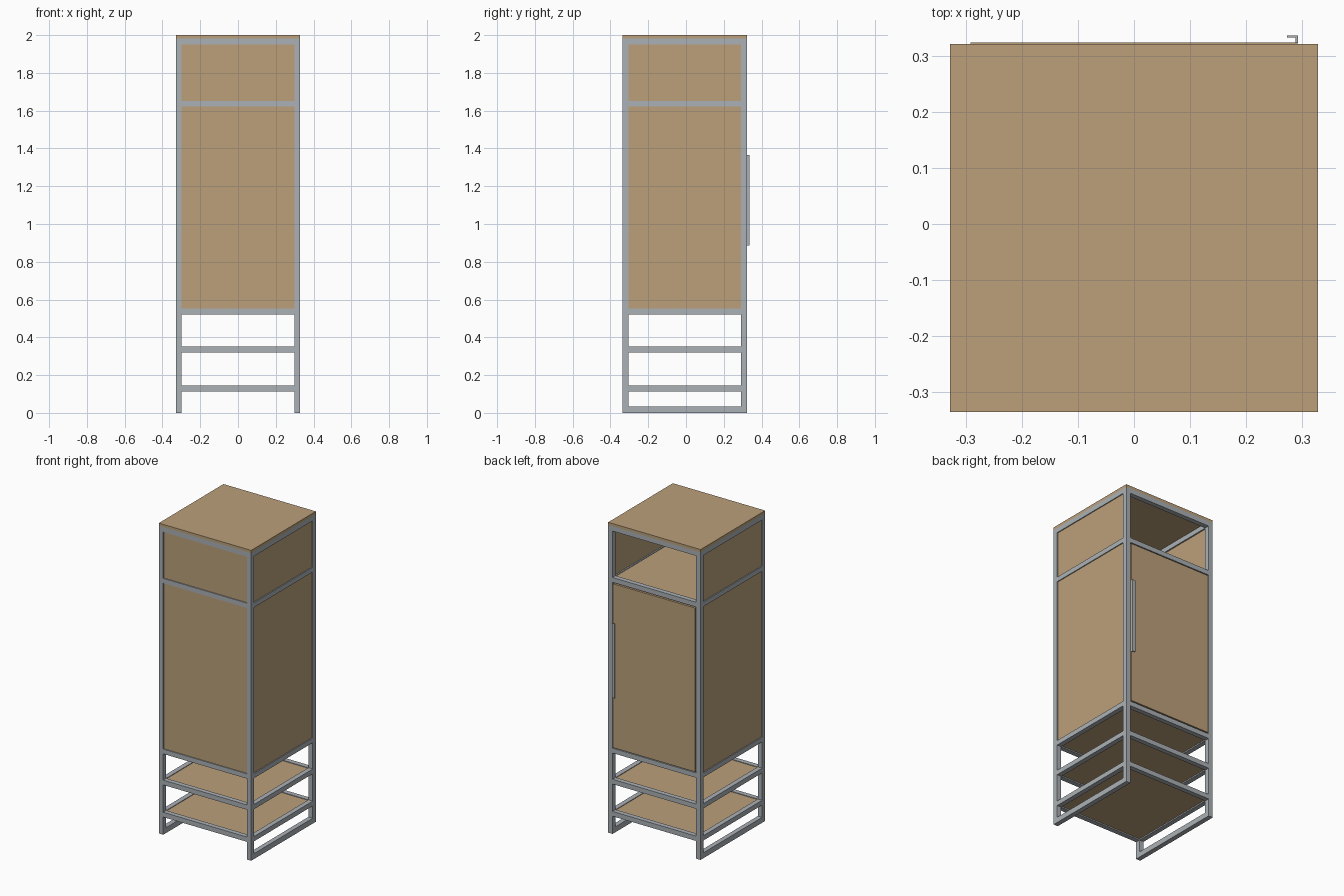
import bpy

if "Cube" in bpy.data.objects:
    bpy.data.objects.remove(bpy.data.objects["Cube"])


def material(name, rgb):
    m = bpy.data.materials.new(name)
    m.diffuse_color = (*rgb, 1)
    m.use_nodes = True
    m.node_tree.nodes["Principled BSDF"].inputs["Base Color"].default_value = m.diffuse_color
    return m


WOOD = material("oak wood", (0.50, 0.352, 0.195))
METAL = material("grey steel", (0.41, 0.44, 0.465))


def box(name, x0, x1, y0, y1, z0, z1, mat):
    bpy.ops.mesh.primitive_cube_add(size=1, location=((x0 + x1) / 2, (y0 + y1) / 2, (z0 + z1) / 2))
    o = bpy.context.object
    o.name = name
    o.scale = (x1 - x0, y1 - y0, z1 - z0)
    bpy.ops.object.transform_apply(location=False, rotation=False, scale=True)
    o.data.materials.append(mat)
    return o


X, Y0, Y1 = 0.329, -0.336, 0.322      # outer frame
T = 0.031                             # tube thickness
XI, YI0, YI1 = X - T, Y0 + T, Y1 - T  # inner frame
TOP = 1.982
REC, PT = 0.006, 0.016                # panel recess and thickness

# corner posts
for sx, side in ((-1, "left"), (1, "right")):
    xa, xb = sorted((sx * X, sx * XI))
    box(f"front_{side}_post", xa, xb, Y0, YI0, 0, TOP, METAL)
    box(f"back_{side}_post", xa, xb, YI1, Y1, 0, TOP, METAL)

# rail rings, and foot rails on the sides only
for level, z in (("top", 1.951), ("upper", 1.621), ("middle", 0.521),
                 ("lower", 0.321), ("bottom", 0.114), ("foot", 0.004)):
    h = T + 0.004 if level == "foot" else T
    z = 0 if level == "foot" else z
    for sx, side in ((-1, "left"), (1, "right")):
        xa, xb = sorted((sx * X, sx * XI))
        box(f"{level}_{side}_rail", xa, xb, YI0, YI1, z, z + h, METAL)
    if level != "foot":
        box(f"{level}_front_rail", -XI, XI, Y0, YI0, z, z + h, METAL)
        box(f"{level}_back_rail", -XI, XI, YI1, Y1, z, z + h, METAL)
    # shelf board inside each ring
    if level not in ("top", "foot"):
        box(f"{level}_shelf", -XI, XI, YI0, YI1, z + 0.008, z + T - 0.004, WOOD)

# top board
box("top_board", -X, X, Y0, Y1, TOP, 2.0, WOOD)

# front and side panels of both compartments
for part, z0, z1 in (("upper", 1.652, 1.951), ("cabinet", 0.552, 1.621)):
    box(f"{part}_front_panel", -XI, XI, Y0 + REC, Y0 + REC + PT, z0, z1, WOOD)
    for sx, side in ((-1, "left"), (1, "right")):
        xa, xb = sorted((sx * (X - REC), sx * (X - REC - PT)))
        box(f"{part}_{side}_panel", xa, xb, YI0, YI1, z0, z1, WOOD)

# door with a thin gap all round, and its angled handle
box("door", -0.292, 0.292, Y1 - 0.016, Y1 + 0.002, 0.558, 1.614, WOOD)
box("handle_web", 0.289, 0.293, Y1 + 0.001, 0.337, 0.885, 1.365, METAL)
box("handle_grip", 0.273, 0.289, 0.333, 0.337, 0.885, 1.365, METAL)
